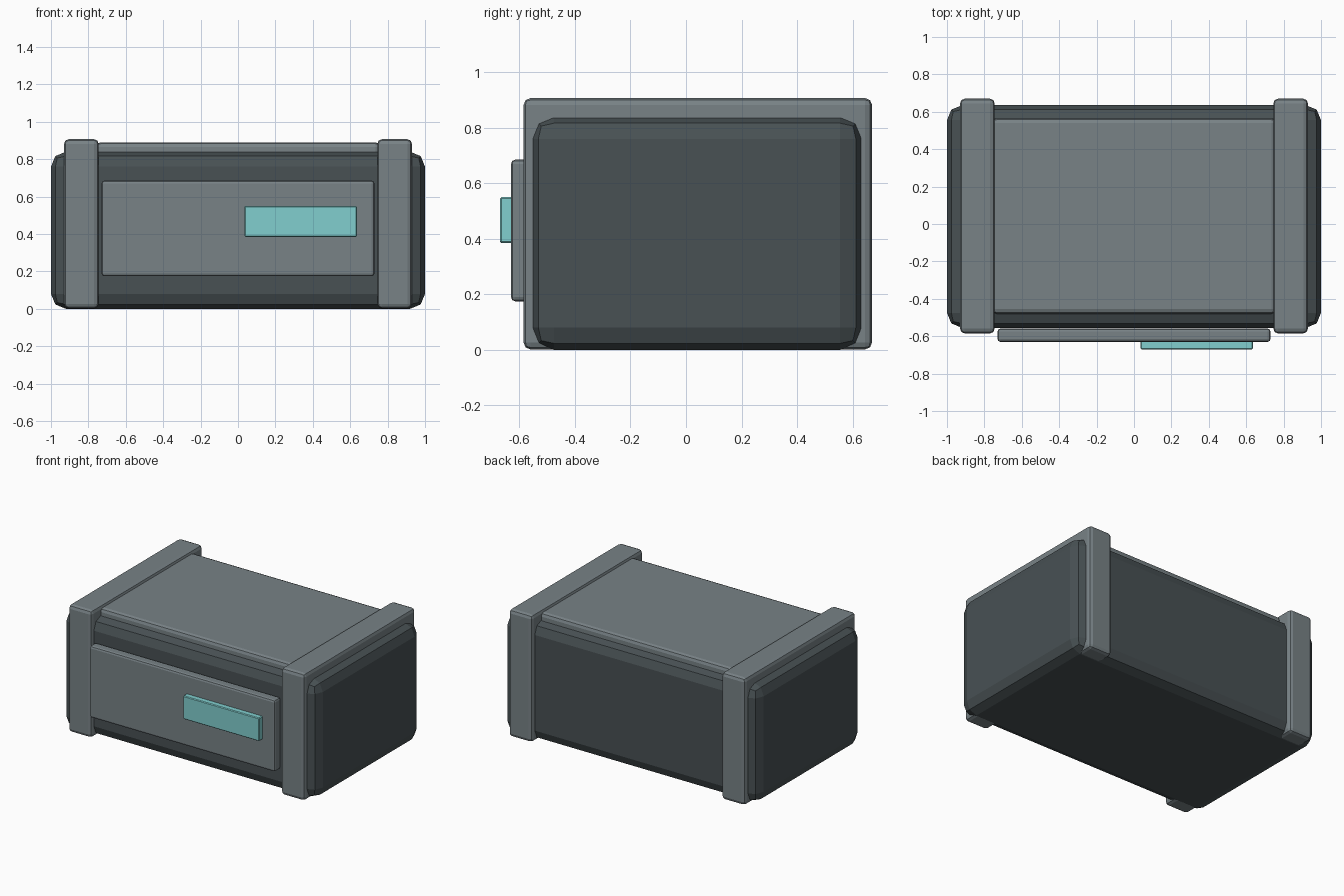
import bpy, bmesh

if "Cube" in bpy.data.objects:
    bpy.data.objects.remove(bpy.data.objects["Cube"])


def material(name, rgb):
    m = bpy.data.materials.new(name)
    m.diffuse_color = (*rgb, 1.0)
    m.use_nodes = True
    m.node_tree.nodes["Principled BSDF"].inputs["Base Color"].default_value = m.diffuse_color
    return m


dark = material("dark slate", (0.065, 0.082, 0.088))
grey = material("steel grey", (0.188, 0.224, 0.24))
teal = material("pale teal", (0.22, 0.62, 0.62))


def box(name, x, y, z, bevel, segments, mat):
    """Bevelled box between the given (min, max) ranges."""
    bm = bmesh.new()
    bmesh.ops.create_cube(bm, size=1)
    for v in bm.verts:
        for i, (lo, hi) in enumerate((x, y, z)):
            v.co[i] = lo if v.co[i] < 0 else hi
    bmesh.ops.bevel(bm, geom=bm.edges[:], offset=bevel, segments=segments,
                    profile=0.5, affect='EDGES')
    me = bpy.data.meshes.new(name)
    bm.to_mesh(me)
    bm.free()
    me.materials.append(mat)
    ob = bpy.data.objects.new(name, me)
    bpy.context.collection.objects.link(ob)
    return ob


# Main case
box("case_body", (-1, 1), (-0.555, 0.635), (0, 0.84), 0.08, 2, dark)

# Raised lid panel between the bands
box("lid_panel", (-0.76, 0.76), (-0.48, 0.565), (0.79, 0.89), 0.025, 2, grey)

# Bands wrapped around both ends
for side, x in (("left", (-0.93, -0.745)), ("right", (0.745, 0.93))):
    box(side + "_band", x, (-0.585, 0.67), (0.002, 0.907), 0.025, 2, grey)

# Front plate and its indicator
box("front_plate", (-0.73, 0.73), (-0.63, -0.56), (0.175, 0.685), 0.015, 2, grey)
box("indicator_light", (0.035, 0.635), (-0.67, -0.625), (0.385, 0.55), 0.005, 1, teal)
